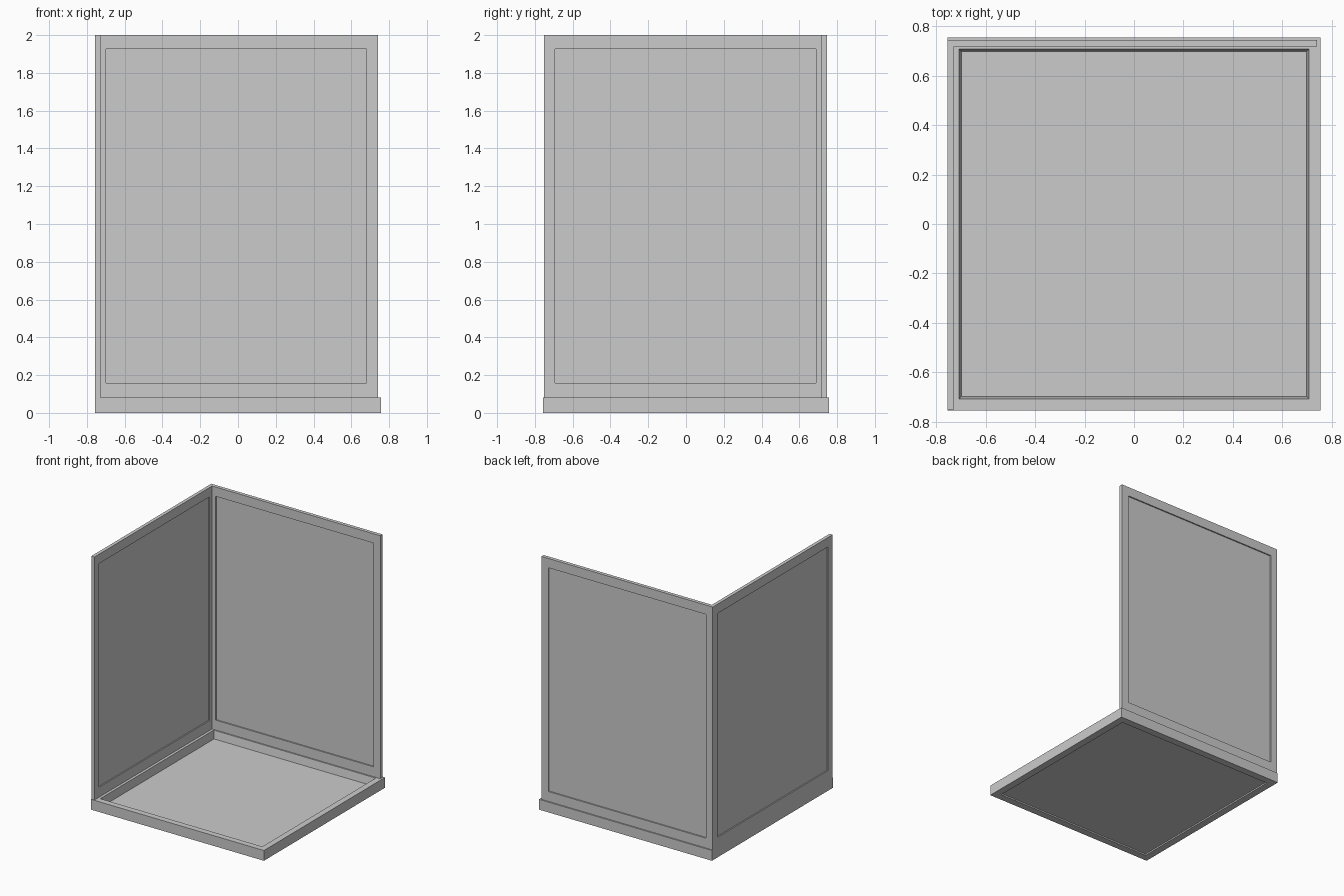
import bpy, bmesh
from mathutils import Matrix

if "Cube" in bpy.data.objects:
    bpy.data.objects.remove(bpy.data.objects["Cube"])


def finish(name, bm, matrix):
    bmesh.ops.transform(bm, matrix=matrix, verts=bm.verts)
    bmesh.ops.recalc_face_normals(bm, faces=bm.faces)
    mesh = bpy.data.meshes.new(name)
    bm.to_mesh(mesh)
    bm.free()
    obj = bpy.data.objects.new(name, mesh)
    bpy.context.collection.objects.link(obj)
    return obj


def frame(name, loops, matrix):
    """Closed frame skinned through rectangles (u0, u1, v0, v1, depth)."""
    bm = bmesh.new()
    rings = [[bm.verts.new((u, v, d)) for u, v in
              ((u0, v0), (u1, v0), (u1, v1), (u0, v1))]
             for u0, u1, v0, v1, d in loops]
    for a, b in zip(rings, rings[1:] + rings[:1]):
        for i in range(4):
            j = (i + 1) % 4
            bm.faces.new((a[i], a[j], b[j], b[i]))
    return finish(name, bm, matrix)


def panel(name, rect, d0, d1, matrix):
    u0, u1, v0, v1 = rect
    bm = bmesh.new()
    bmesh.ops.create_cube(bm, size=1)
    fit = (Matrix.Translation(((u0 + u1) / 2, (v0 + v1) / 2, (d0 + d1) / 2))
           @ Matrix.Diagonal((u1 - u0, v1 - v0, d1 - d0, 1)))
    return finish(name, bm, matrix @ fit)


def wall(name, outer, opening, d0, d1, matrix):
    """Straight-sided frame with a thin panel recessed on both faces."""
    frame(name + "_frame", [(*outer, d0), (*outer, d1),
                            (*opening, d1), (*opening, d0)], matrix)
    mid = (d0 + d1) / 2
    panel(name + "_panel", opening, mid - 0.004, mid + 0.004, matrix)


# Local (u, v, depth) mapped to world axes
FLAT = Matrix.Identity(4)
BACK = Matrix(((1, 0, 0, 0), (0, 0, 1, 0), (0, 1, 0, 0), (0, 0, 0, 1)))
SIDE = Matrix(((0, 0, 1, 0), (1, 0, 0, 0), (0, 1, 0, 0), (0, 0, 0, 1)))

# Base frame, inner sides tapering slightly towards the floor
sq = lambda r, z: (-r, r, -r, r, z)
frame("base_frame", [sq(0.756, 0), sq(0.756, 0.081),
                     sq(0.708, 0.081), sq(0.698, 0.018), sq(0.698, 0)], FLAT)
panel("floor_panel", sq(0.698, 0)[:4], 0.011, 0.018, FLAT)

# Back and left walls meeting at the back left corner
wall("back_wall", (-0.756, 0.741, 0.081, 2.0), (-0.698, 0.68, 0.159, 1.926),
     0.718, 0.746, BACK)
wall("left_wall", (-0.751, 0.746, 0.081, 2.0), (-0.693, 0.688, 0.159, 1.926),
     -0.756, -0.729, SIDE)
